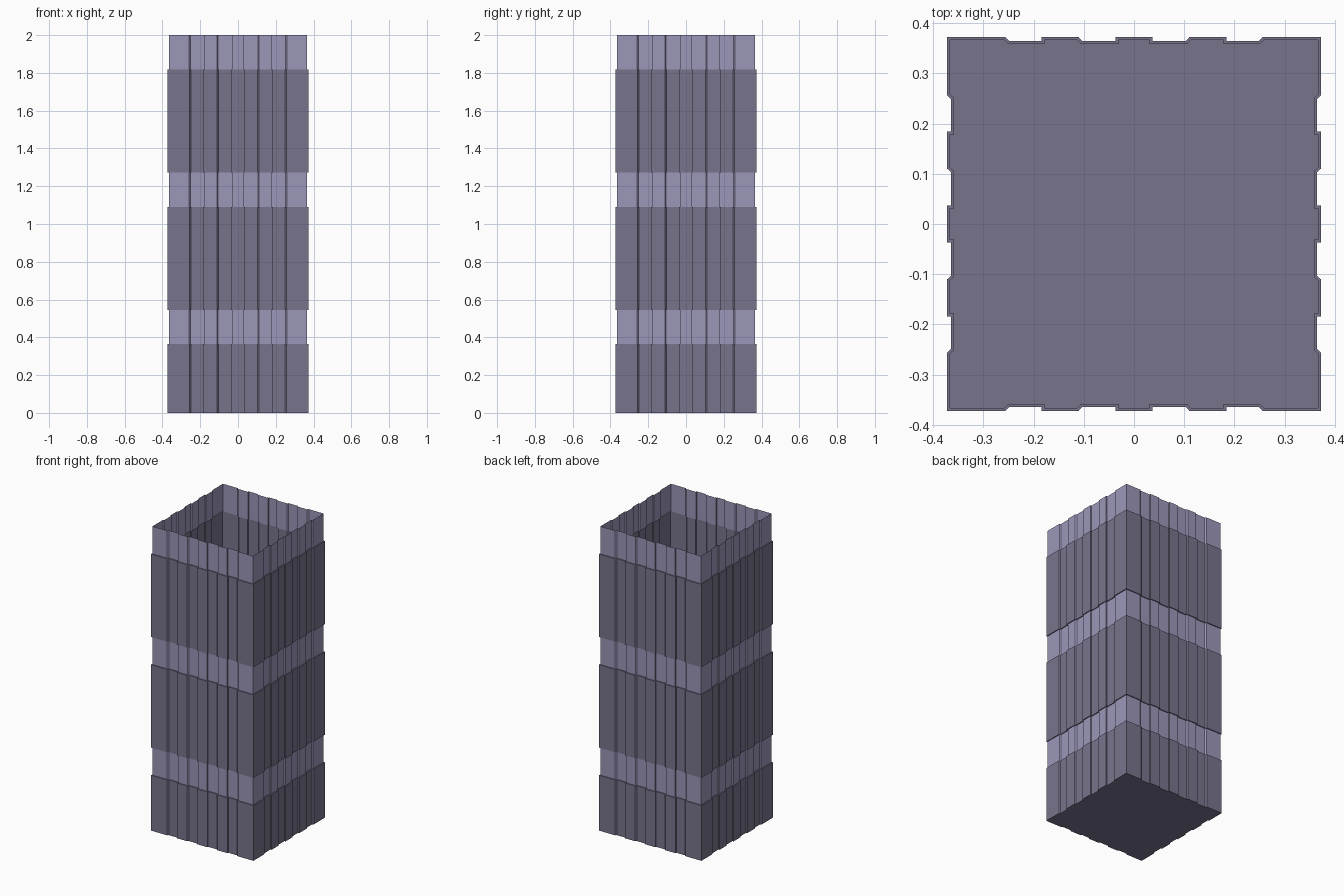
import bpy, bmesh

if "Cube" in bpy.data.objects:
    bpy.data.objects.remove(bpy.data.objects["Cube"])


def make_material(name, color):
    m = bpy.data.materials.new(name)
    m.diffuse_color = (*color, 1)
    m.use_nodes = True
    m.node_tree.nodes["Principled BSDF"].inputs["Base Color"].default_value = m.diffuse_color
    return m


def outline(d):
    """Ribbed square outline, pulled inwards by d; one side turned four times."""
    hi, lo = 0.372 - d, 0.364 - d          # rib face and groove face
    s = d * 0.4                            # sloped rib edges shift less
    half = [(0.037 - d, hi), (0.037 - d, lo),
            (0.103 + s, lo), (0.110 + s, hi),
            (0.184 - d, hi), (0.184 - d, lo),
            (0.248 + s, lo), (0.256 + s, hi)]
    side = [(-x, y) for x, y in reversed(half)] + half + [(hi, hi)]
    points = []
    for _ in range(4):
        points += side
        side = [(y, -x) for x, y in side]  # quarter turn
    return points


def add_ring(bm, d, z):
    return [bm.verts.new((x, y, z)) for x, y in outline(d)]


def bridge(bm, low, high, mat):
    n = len(low)
    for i in range(n):
        j = (i + 1) % n
        f = bm.faces.new((low[i], high[i], high[j], low[j]))
        f.material_index = mat


# Tower shell: wide wall bands alternating with narrow window bands, open top
U = 2 / 11
INSET = 0.006
bands = [(0, 2 * U, 0), (2 * U, 3 * U, 1), (3 * U, 6 * U, 0),
         (6 * U, 7 * U, 1), (7 * U, 10 * U, 0), (10 * U, 2.0, 1)]

bm = bmesh.new()
previous = None
for z0, z1, mat in bands:
    low = add_ring(bm, INSET * mat, z0)
    high = add_ring(bm, INSET * mat, z1)
    if previous:
        bridge(bm, previous, low, 0)       # thin ledge between bands
    else:
        bm.faces.new(low)                  # closed floor
    bridge(bm, low, high, mat)
    previous = high

bm.normal_update()
mesh = bpy.data.meshes.new("tower_shell")
bm.to_mesh(mesh)
bm.free()
mesh.materials.append(make_material("wall_dark", (0.19, 0.175, 0.265)))
mesh.materials.append(make_material("window_light", (0.33, 0.31, 0.49)))
tower = bpy.data.objects.new("tower_shell", mesh)
bpy.context.collection.objects.link(tower)
